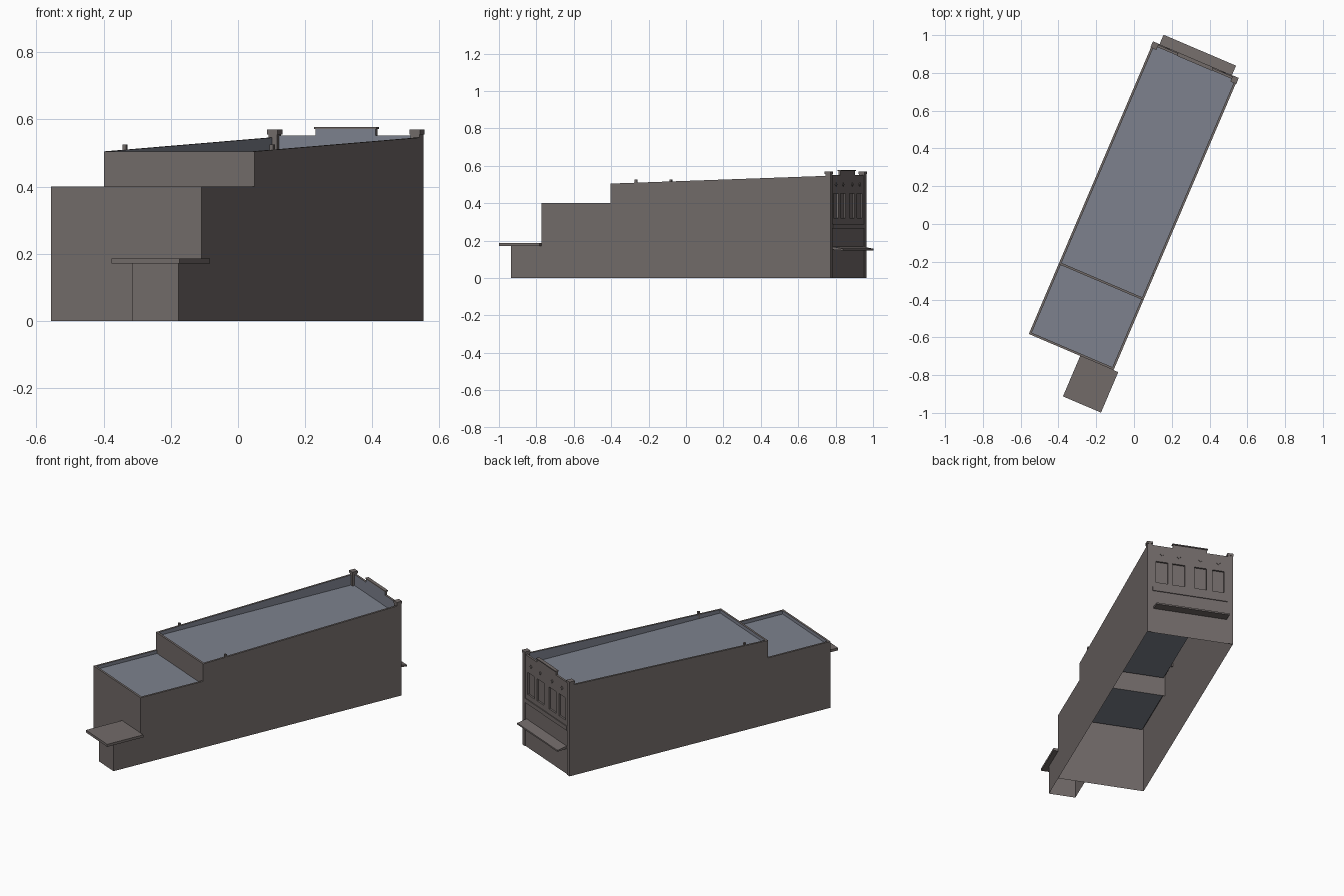
import bpy, bmesh, math
from mathutils import Matrix

if "Cube" in bpy.data.objects:
    bpy.data.objects.remove(bpy.data.objects["Cube"])

ROT = Matrix.Rotation(math.radians(-23.1), 4, 'Z')   # whole building is turned in plan
X0, X1 = -0.284, 0.204                               # side walls
Y0, YS, Y1 = -0.754, -0.352, 0.923                   # rear wall, roof step, street facade
LOW, MID, HIGH = 0.40, 0.505, 0.547                  # wall top heights
T = 0.012                                            # parapet thickness


def material(name, rgb):
    m = bpy.data.materials.new(name)
    m.diffuse_color = (*rgb, 1)
    m.use_nodes = True
    m.node_tree.nodes["Principled BSDF"].inputs["Base Color"].default_value = m.diffuse_color
    return m


WALL = material("warm grey wall", (0.168, 0.146, 0.141))
ROOF = material("blue grey roof", (0.205, 0.222, 0.270))


def finish(name, bm, mats=(WALL,)):
    bmesh.ops.transform(bm, matrix=ROT, verts=bm.verts)
    me = bpy.data.meshes.new(name)
    bm.to_mesh(me)
    bm.free()
    for m in mats:
        me.materials.append(m)
    ob = bpy.data.objects.new(name, me)
    bpy.context.collection.objects.link(ob)
    return ob


def poly(bm, pts, mat=0):
    f = bm.faces.new([bm.verts.new(p) for p in pts])
    f.material_index = mat
    return f


def box(name, x, y, z, open_bottom=False):
    bm = bmesh.new()
    bmesh.ops.create_cube(bm, size=1)
    for v in bm.verts:
        v.co = [r[0] if c < 0 else r[1] for c, r in zip(v.co, (x, y, z))]
    if open_bottom:
        bm.normal_update()
        bmesh.ops.delete(bm, geom=[f for f in bm.faces if f.normal.z < -0.5], context='FACES')
    return finish(name, bm)


# Stepped outer shell, open underneath
bm = bmesh.new()
side = [(Y0, 0), (Y1, 0), (Y1, HIGH), (YS, MID), (YS, LOW), (Y0, LOW)]
poly(bm, [(X1, y, z) for y, z in side])
poly(bm, [(X0, y, z) for y, z in reversed(side)])
for y, za, zb in ((Y0, 0, LOW), (YS, 0.38, MID)):
    poly(bm, [(X0, y, za), (X1, y, za), (X1, y, zb), (X0, y, zb)])
finish("outer_walls", bm)


# Sunken roof trays: wall-coloured rim, roof-coloured inner faces and floor
def tray(name, ya, yb, za, zb, floor, back_rim):
    bm = bmesh.new()
    ia, ib = ya + T, yb - back_rim
    h = lambda y: za + (zb - za) * (y - ya) / (yb - ya)
    outer = [(X0, ya), (X1, ya), (X1, yb), (X0, yb)]
    inner = [(X0 + T, ia), (X1 - T, ia), (X1 - T, ib), (X0 + T, ib)]
    for i in range(4):
        j = (i + 1) % 4
        a, b, c, d = outer[i], outer[j], inner[j], inner[i]
        if a[1] == b[1] == yb and not back_rim:
            continue
        poly(bm, [(x, y, h(y)) for x, y in (a, b, c, d)])
        poly(bm, [(*d, h(d[1])), (*c, h(c[1])), (*c, floor), (*d, floor)], 1)
    poly(bm, [(x, y, floor) for x, y in inner], 1)
    finish(name, bm, (WALL, ROOF))


tray("lower_roof", Y0, YS, LOW, LOW, 0.38, 0)
tray("main_roof", YS, Y1, MID, HIGH, 0.485, T)

# Street facade: grid of cells with the four window cells recessed
W = X1 - X0
cuts = [X1 - W * f for f in (0, .10, .24, .295, .44, .55, .695, .76, .90, 1)]
zs = [0, 0.32, 0.453, HIGH]
bm = bmesh.new()
for i in range(9):
    a, b = cuts[i], cuts[i + 1]
    for k in range(3):
        lo, hi = zs[k], zs[k + 1]
        window = k == 1 and i % 2 == 1
        y = Y1 - 0.01 if window else Y1
        ring = [(a, lo), (b, lo), (b, hi), (a, hi)]
        poly(bm, [(x, y, z) for x, z in ring])
        if window:
            for n in range(4):
                p, q = ring[n], ring[(n + 1) % 4]
                poly(bm, [(p[0], Y1, p[1]), (q[0], Y1, q[1]), (q[0], y, q[1]), (p[0], y, p[1])])
finish("street_facade", bm)

# Ledge and small diamond ornaments above the windows
box("facade_ledge", (X0 + 0.03, X1 - 0.03), (Y1, Y1 + 0.005), (0.264, 0.29))
for n in range(4):
    cx = (cuts[2 * n + 1] + cuts[2 * n + 2]) / 2
    bm = bmesh.new()
    r = 0.011
    f = poly(bm, [(cx + r, Y1, 0.5), (cx, Y1, 0.5 - r), (cx - r, Y1, 0.5), (cx, Y1, 0.5 + r)])
    ext = bmesh.ops.extrude_face_region(bm, geom=[f])["geom"]
    for v in ext:
        if isinstance(v, bmesh.types.BMVert):
            v.co.y += 0.004
    bmesh.ops.recalc_face_normals(bm, faces=bm.faces)
    finish(f"diamond_ornament_{n}", bm)

# Corner pilasters with capped posts
for label, xa, xb in (("left", X0, X0 + 0.028), ("right", X1 - 0.028, X1)):
    box(f"{label}_pilaster", (xa, xb), (Y1, Y1 + 0.004), (0, 0.49))
    box(f"{label}_post", (xa, xb), (Y1 - 0.026, Y1 + 0.004), (0.485, 0.556))
    box(f"{label}_post_cap", (xa - 0.003, xb + 0.003), (Y1 - 0.029, Y1 + 0.006), (0.556, 0.57))

# Raised centre of the facade parapet
mid = (X0 + X1) / 2
bx = box("facade_parapet", (X0 + 0.028, X1 - 0.028), (Y1 - 0.013, Y1), (0.486, 0.552))
bx.data.materials.append(ROOF)
for f in bx.data.polygons:                    # roof side of the parapet
    if (ROT.inverted().to_3x3() @ f.normal).y < -0.5:
        f.material_index = 1
cen = box("parapet_centre", (mid - 0.097, mid + 0.097), (Y1 - 0.013, Y1), (0.552, 0.572))
cen.data.materials.append(ROOF)
for f in cen.data.polygons:
    if (ROT.inverted().to_3x3() @ f.normal).y < -0.5:
        f.material_index = 1
box("parapet_centre_cap", (mid - 0.101, mid + 0.101), (Y1 - 0.015, Y1 + 0.005), (0.572, 0.578))

# Sloping street canopy
bm = bmesh.new()
prof = [(Y1, 0.152), (0.983, 0.148), (0.983, 0.157), (Y1, 0.168)]
f = poly(bm, [(-0.249, y, z) for y, z in prof])
for v in bmesh.ops.extrude_face_region(bm, geom=[f])["geom"]:
    if isinstance(v, bmesh.types.BMVert):
        v.co.x = 0.168
bmesh.ops.recalc_face_normals(bm, faces=bm.faces)
finish("street_canopy", bm)

# Rear porch with overhanging slab
box("rear_porch", (0.053, X1), (-0.929, Y0), (0, 0.173), open_bottom=True)
box("porch_slab", (0.012, 0.231), (-0.987, Y0), (0.172, 0.187))

# Small posts on the side parapets
for label, x in (("left", X0), ("right", X1 - T)):
    box(f"{label}_roof_post", (x, x + T), (-0.211, -0.199), (0.485, 0.526))
